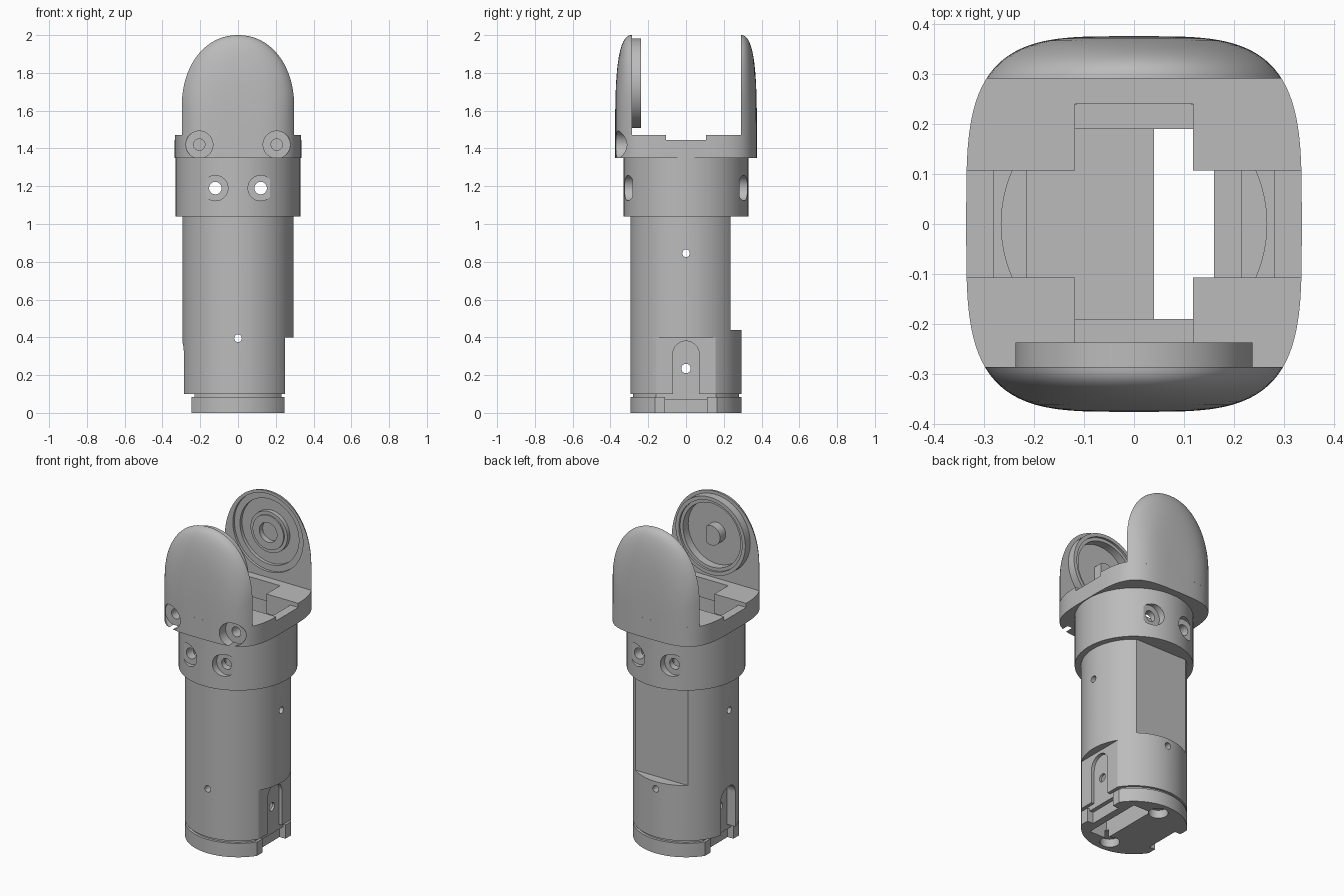
import bpy, bmesh, math
from mathutils import Matrix

old = bpy.data.objects.get("Cube")
if old:
    bpy.data.objects.remove(old, do_unlink=True)

grey = bpy.data.materials.new("plain grey")
grey.use_nodes = True
grey.diffuse_color = (0.5, 0.5, 0.5, 1)
grey.node_tree.nodes["Principled BSDF"].inputs["Base Color"].default_value = (0.5, 0.5, 0.5, 1)


def make(name, bm):
    bmesh.ops.recalc_face_normals(bm, faces=bm.faces)
    mesh = bpy.data.meshes.new(name)
    bm.to_mesh(mesh)
    bm.free()
    mesh.materials.append(grey)
    obj = bpy.data.objects.new(name, mesh)
    bpy.context.collection.objects.link(obj)
    return obj


def box(name, x, y, z):
    bm = bmesh.new()
    bmesh.ops.create_cube(bm, size=1)
    for v in bm.verts:
        for i, (lo, hi) in enumerate((x, y, z)):
            v.co[i] = lo if v.co[i] < 0 else hi
    return make(name, bm)


def rod(name, axis, r, span, a=0, b=0, seg=48):
    """Cylinder along an axis; a and b place it on the other two axes in order."""
    bm = bmesh.new()
    bmesh.ops.create_cone(bm, cap_ends=True, segments=seg, radius1=r, radius2=r, depth=span[1] - span[0])
    mid = (span[0] + span[1]) / 2
    turn = {"x": Matrix.Rotation(math.pi / 2, 4, "Y"), "y": Matrix.Rotation(math.pi / 2, 4, "X"),
            "z": Matrix.Identity(4)}[axis]
    place = {"x": (mid, a, b), "y": (a, mid, b), "z": (a, b, mid)}[axis]
    bm.transform(Matrix.Translation(place) @ turn)
    return make(name, bm)


def loft(name, loops):
    bm = bmesh.new()
    rings = [[bm.verts.new(p) for p in loop] for loop in loops]
    for r, s in zip(rings, rings[1:]):
        for i in range(len(r)):
            j = (i + 1) % len(r)
            bm.faces.new((r[i], r[j], s[j], s[i]))
    bm.faces.new(rings[0])
    bm.faces.new(rings[-1])
    return make(name, bm)


def cut(target, *cutters):
    for c in cutters:
        mod = target.modifiers.new("cut", "BOOLEAN")
        mod.operation = "DIFFERENCE"
        mod.solver = "EXACT"
        mod.object = c
        bpy.context.view_layer.objects.active = target
        bpy.ops.object.modifier_apply(modifier=mod.name)
        bpy.data.objects.remove(c, do_unlink=True)


# Rounded-square outline shared by the head and the two cheek plates
HX, HY, N = 0.335, 0.375, 3.75


def half_width(y):
    return HX * max(0, 1 - (abs(y) / HY) ** N) ** (1 / N)


def power(v, e):
    return math.copysign(abs(v) ** e, v)


# Main barrel: lower side flat, back flat, cavity, arched slots and cross holes
barrel = rod("barrel", "z", 0.295, (0.1, 1.06), seg=96)
cut(barrel,
    box("c", (0.25, 0.5), (-0.5, 0.5), (0, 0.4)),
    box("c", (-0.5, 0.5), (0.235, 0.5), (0.44, 1.04)),
    box("c", (-0.215, 0.215), (-0.19, 0.19), (0.15, 1.2)),
    box("c", (0.04, 0.16), (-0.19, 0.19), (0, 0.3)))
for s in (-1, 1):
    span = sorted((s * 0.23, s * 0.5))
    cut(barrel,
        box("c", span, (-0.07, 0.07), (0, 0.31)),
        rod("c", "x", 0.07, span, 0, 0.31))
cut(barrel,
    rod("c", "x", 0.025, (-0.5, 0.5), 0, 0.235),
    rod("c", "x", 0.02, (-0.5, 0.5), 0, 0.845),
    rod("c", "y", 0.02, (-0.5, 0.5), 0, 0.395))

# Thin neck in the groove above the foot
neck = rod("groove_neck", "z", 0.28, (0.07, 0.11), seg=96)
cut(neck, box("c", (-0.5, -0.23), (-0.5, 0.5), (0, 0.3)),
    box("c", (0.23, 0.5), (-0.5, 0.5), (0, 0.3)),
    box("c", (0.04, 0.16), (-0.19, 0.19), (0, 0.3)))

# Foot disc: side flats, side notches, wire slot and round sockets
foot = rod("foot", "z", 0.295, (0, 0.085), seg=96)
cut(foot, box("c", (0.04, 0.16), (-0.19, 0.19), (-0.1, 0.3)))
for s in (-1, 1):
    cut(foot,
        box("c", sorted((s * 0.245, s * 0.5)), (-0.5, 0.5), (-0.1, 0.3)),
        box("c", sorted((s * 0.205, s * 0.5)), (-0.11, 0.11), (-0.1, 0.3)),
        rod("c", "z", 0.055, (-0.1, 0.05), 0, s * 0.21))

# Collar ring with countersunk screw holes front and back
collar = rod("collar", "z", 0.33, (1.04, 1.352), seg=96)
cut(collar, rod("c", "z", 0.265, (1, 1.5), seg=96))
for x in (-0.12, 0.12):
    cut(collar, rod("c", "y", 0.033, (-0.5, 0.5), x, 1.19))
    for s in (-1, 1):
        cut(collar, rod("c", "y", 0.067, sorted((s * 0.283, s * 0.5)), x, 1.19))

# Head slab with a cross-shaped opening and a shallow channel
outline = []
for i in range(96):
    t = 2 * math.pi * i / 96
    outline.append((HX * power(math.cos(t), 2 / N), HY * power(math.sin(t), 2 / N)))
head = loft("head", [[(x, y, z) for x, y in outline] for z in (1.35, 1.47)])
cut(head,
    box("c", (-0.28, 0.28), (-0.107, 0.107), (1.2, 1.6)),
    box("c", (-0.118, 0.118), (-0.24, 0.24), (1.2, 1.6)),
    box("c", (-0.5, 0.5), (-0.107, 0.107), (1.445, 1.6)))


# Cheek plates: arches that shrink outward to a soft bulge
def cheek(name, s, inner):
    base, loops = 1.46, []
    for k in range(15):
        y = inner + (0.3746 - inner) * math.sin(k / 14 * math.pi / 2)
        t = (y - inner) / (0.3755 - inner)
        w, top = half_width(y), 1.35 + 0.65 * (1 - t ** 2.5) ** 0.25
        rise = min(0.38, (top - base) * 0.8)
        loop = [(w, s * y, base)]
        for i in range(41):
            a = math.pi * i / 40
            loop.append((w * power(math.cos(a), 0.95), s * y, top - rise + rise * math.sin(a) ** 0.95))
        loop.append((-w, s * y, base))
        loops.append(loop)
    return loft(name, loops)


PIVOT = 1.745
front = cheek("front_cheek", -1, 0.285)
back = cheek("back_cheek", 1, 0.29)

# Back cheek socket with a raised bearing ring
cut(back, rod("c", "y", 0.238, (0.2, 0.305), 0, PIVOT, 64),
    rod("c", "y", 0.2, (0.2, 0.325), 0, PIVOT, 64))
bearing = rod("bearing_ring", "y", 0.125, (0.3, 0.33), 0, PIVOT, 64)
hub = rod("bearing_hub", "y", 0.105, (0.292, 0.33), 0, PIVOT, 64)
for part in (bearing, hub):
    cut(part, rod("c", "y", 0.06, (0.2, 0.4), 0, PIVOT))

# Front cheek pivot cup with a flatted peg
cup = rod("pivot_cup", "y", 0.237, (-0.29, -0.237), 0, PIVOT, 64)
cut(cup, rod("c", "y", 0.215, (-0.25, -0.1), 0, PIVOT, 64),
    rod("c", "y", 0.195, (-0.4, -0.1), 0, PIVOT, 64))
cut(front, rod("c", "y", 0.195, (-0.3, -0.1), 0, PIVOT, 64))
peg = rod("pivot_peg", "y", 0.06, (-0.305, -0.245), 0, PIVOT)
cut(peg, box("c", (0.035, 0.2), (-0.5, 0), (1.5, 2)))

# Countersunk screw holes across the head and front cheek
for x in (-0.205, 0.205):
    for part in (head, front):
        cut(part, rod("c", "y", 0.072, (-0.5, -0.31), x, 1.42),
            rod("c", "y", 0.03, (-0.5, -0.2), x, 1.42))

# Smooth shading with sharp edges kept
for obj in bpy.context.scene.objects:
    obj.select_set(obj.type == "MESH")
bpy.context.view_layer.objects.active = barrel
bpy.ops.object.shade_smooth_by_angle(angle=math.radians(30))
